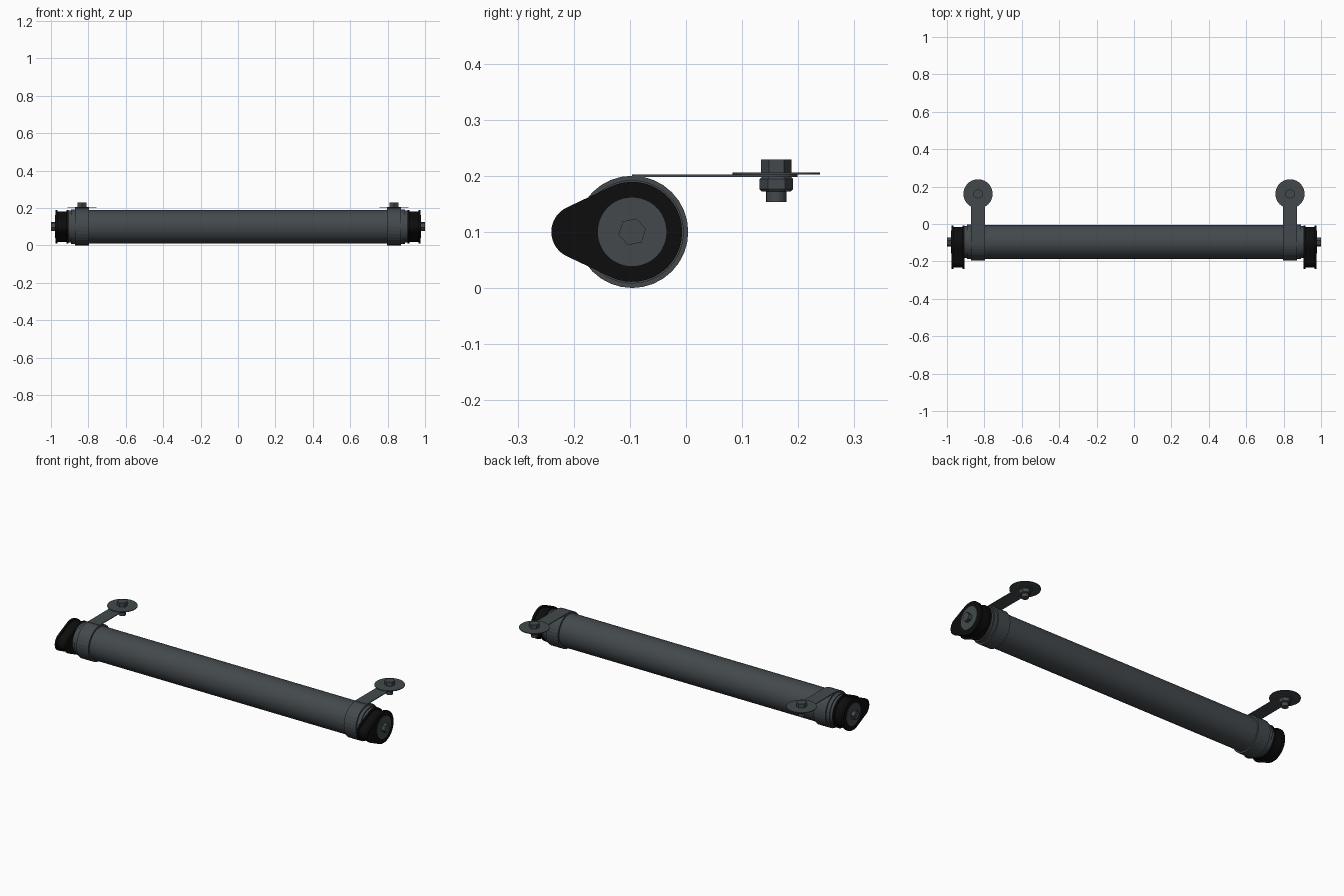
import bpy, bmesh
from math import sin, cos, pi, asin

cube = bpy.data.objects.get("Cube")
if cube:
    bpy.data.objects.remove(cube, do_unlink=True)


def material(name, rgb):
    m = bpy.data.materials.new(name)
    m.use_nodes = True
    m.diffuse_color = (*rgb, 1)
    m.node_tree.nodes["Principled BSDF"].inputs["Base Color"].default_value = (*rgb, 1)
    return m


GREY = material("slate grey", (0.056, 0.066, 0.073))
BLACK = material("black rubber", (0.004, 0.004, 0.004))


def arc(u, v, r, n, start=0.0, sweep=2 * pi, closed=True):
    """Points on a circle, or on an arc including both ends."""
    steps = n if closed else n - 1
    return [(u + r * cos(start + sweep * i / steps),
             v + r * sin(start + sweep * i / steps)) for i in range(n)]


def loft(name, sections, axis, mat, smooth=False):
    """Skin outlines stacked along x or z; sections are (position, outline)."""
    bm = bmesh.new()
    rings = []
    for pos, outline in sections:
        rings.append([bm.verts.new((pos, a, b) if axis == "x" else (a, b, pos))
                      for a, b in outline])
    for low, high in zip(rings, rings[1:]):
        n = len(low)
        for i in range(n):
            j = (i + 1) % n
            bm.faces.new((low[i], low[j], high[j], high[i]))
    bm.faces.new(rings[0])
    bm.faces.new(rings[-1])
    bmesh.ops.recalc_face_normals(bm, faces=bm.faces)
    mesh = bpy.data.meshes.new(name)
    bm.to_mesh(mesh)
    bm.free()
    mesh.materials.append(mat)
    ob = bpy.data.objects.new(name, mesh)
    bpy.context.collection.objects.link(ob)
    if smooth:
        bpy.context.view_layer.objects.active = ob
        ob.select_set(True)
        bpy.ops.object.shade_smooth_by_angle(angle=0.5)
        ob.select_set(False)
    return ob


AY, AZ = -0.096, 0.1      # tube axis
NOSE_Y = -0.192           # centre of the small end of the teardrop


def round_x(r, n=48, turn=0.0):
    return arc(AY, AZ, r, n, turn)


def teardrop(inset=0.0):
    big, small = 0.089 - inset, 0.048 - inset
    lean = asin((big - small) / (AY - NOSE_Y))
    top = pi / 2 + lean
    return (arc(AY, AZ, big, 40, -top, 2 * top, False)
            + arc(NOSE_Y, AZ, small, 20, top, 2 * (pi - top), False))


# Main tube
loft("tube", [(-0.89, round_x(0.09)), (0.89, round_x(0.09))], "x", GREY, True)

for s, side in ((1, "left"), (-1, "right")):
    def along(name, parts, mat, smooth=False):
        loft(f"{side}_{name}", [(s * x, o) for x, o in parts], "x", mat, smooth)

    # Tube end
    along("tube_collar", [(0.87, round_x(0.092)), (0.892, round_x(0.092))], GREY, True)
    along("tube_end", [(0.885, round_x(0.086)), (0.912, round_x(0.086))], GREY, True)

    # Teardrop end cap with a flange on each rim
    full, groove = teardrop(), teardrop(0.008)
    along("end_cap", [(0.906, full), (0.917, full), (0.917, groove),
                      (0.964, groove), (0.964, full), (0.976, full)], BLACK)
    along("cap_disc", [(0.95, round_x(0.062)), (0.979, round_x(0.062))], GREY)
    along("hex_axle", [(0.95, round_x(0.025, 6, 0.2)), (1.0, round_x(0.025, 6, 0.2))], GREY)

    # Clamp band around the tube
    along("clamp_band", [(0.797, round_x(0.1, 32)), (0.872, round_x(0.1, 32))], GREY)

    # Strap running back from the top of the clamp, with a rounded end
    cx, by = s * 0.834, 0.161
    strap = [(cx - 0.0375, AY), (cx + 0.0375, AY)] + arc(cx, by, 0.0375, 16, 0, pi, False)
    loft(f"{side}_strap", [(0.198, strap), (0.202, strap)], "z", GREY)

    # Washer, bolt and nut
    def upright(name, r, n, low, high, turn=0.0):
        o = arc(cx, by, r, n, turn)
        loft(f"{side}_{name}", [(low, o), (high, o)], "z", GREY)

    upright("washer", 0.078, 40, 0.202, 0.206)
    upright("bolt_head", 0.027, 6, 0.206, 0.229, pi / 2)
    upright("bolt_shank", 0.018, 24, 0.153, 0.204)
    loft(f"{side}_nut", [(0.172, arc(cx, by, 0.026, 6, pi / 2)),
                         (0.176, arc(cx, by, 0.03, 6, pi / 2)),
                         (0.194, arc(cx, by, 0.03, 6, pi / 2)),
                         (0.198, arc(cx, by, 0.026, 6, pi / 2))], "z", GREY)
